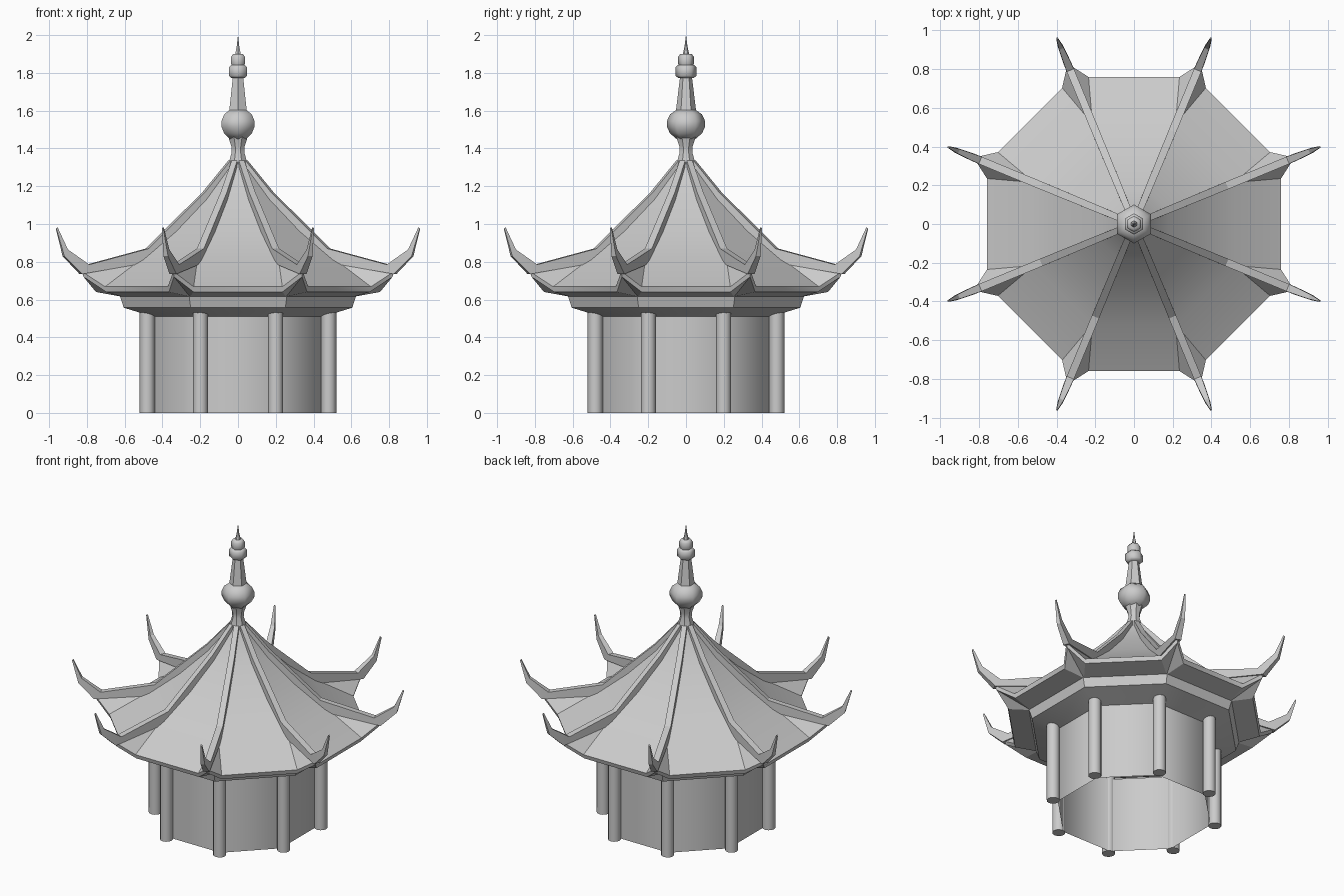
import bpy, bmesh, math
from mathutils import Matrix, Vector

cube = bpy.data.objects.get("Cube")
if cube:
    bpy.data.objects.remove(cube, do_unlink=True)

stone = bpy.data.materials.new("plain_grey")
stone.use_nodes = True
grey = (0.6, 0.6, 0.6, 1)
stone.diffuse_color = grey
stone.node_tree.nodes["Principled BSDF"].inputs["Base Color"].default_value = grey

STEP = math.pi / 4
CORNERS = [STEP * (k + 0.5) for k in range(8)]


def polar(r, a, z):
    return Vector((r * math.cos(a), r * math.sin(a), z))


def finish(bm, name, angle=30, fix_normals=True):
    bmesh.ops.remove_doubles(bm, verts=bm.verts, dist=0.0005)
    if fix_normals:
        bmesh.ops.recalc_face_normals(bm, faces=bm.faces)
    mesh = bpy.data.meshes.new(name)
    bm.to_mesh(mesh)
    bm.free()
    ob = bpy.data.objects.new(name, mesh)
    bpy.context.collection.objects.link(ob)
    mesh.materials.append(stone)
    bpy.ops.object.select_all(action="DESELECT")
    ob.select_set(True)
    bpy.context.view_layer.objects.active = ob
    bpy.ops.object.shade_smooth_by_angle(angle=math.radians(angle))
    return ob


def lathe(name, profile, sides, start, angle=30, caps=False):
    """Turn (radius, height) pairs into a faceted ring stack."""
    bm = bmesh.new()
    rings = [[bm.verts.new(polar(r, start + math.tau * i / sides, z)) for i in range(sides)]
             for r, z in profile]
    for low, high in zip(rings, rings[1:]):
        for i in range(sides):
            j = (i + 1) % sides
            bm.faces.new((low[i], low[j], high[j], high[i]))
    if caps:
        bm.faces.new(rings[0][::-1])
        bm.faces.new(rings[-1])
    return finish(bm, name, angle)


# Eight-sided wall, open underneath
lathe("wall", [(0.49, 0), (0.49, 0.51)], 8, STEP / 2, 50)

# Sloped soffit and the band under the eaves
lathe("eave_band", [(0.49, 0.51), (0.655, 0.557), (0.675, 0.615)], 8, STEP / 2)

# Columns at the wall corners
for n, a in enumerate(CORNERS):
    col = lathe(f"column_{n + 1}", [(0.04, 0), (0.04, 0.55)], 12, 0, 40, caps=True)
    col.location = polar(0.52, a, 0)

# Roof shell: concave panels, lifted corners, fascia and underside
bm = bmesh.new()


def face(*points):
    bm.faces.new([bm.verts.new(p) for p in points])


slope = [(0.035, 1.37), (0.06, 1.3), (0.195, 1.13), (0.37, 0.96), (0.56, 0.81)]
for a in CORNERS:
    b, mid = a + STEP, a + STEP / 2
    for (r0, z0), (r1, z1) in zip(slope, slope[1:]):
        face(polar(r0, a, z0), polar(r1, a, z1), polar(r1, b, z1), polar(r0, b, z0))
    out, side = polar(1, mid, 0), polar(1, mid + math.pi / 2, 0)

    def eave(depth, half, z):
        return out * depth + side * half + Vector((0, 0, z))

    top = [polar(0.897, a, 0.75), eave(0.76, -0.235, 0.668),
           eave(0.76, 0.235, 0.668), polar(0.897, b, 0.75)]
    low = [polar(0.885, a, 0.72), eave(0.752, -0.235, 0.64),
           eave(0.752, 0.235, 0.64), polar(0.885, b, 0.72)]
    inner = [polar(0.56, a, 0.81), polar(0.56, b, 0.81)]
    under = [polar(0.665, a, 0.615), polar(0.665, b, 0.615)]
    for edge, ring in ((top, inner), (low, under)):
        face(ring[0], edge[0], edge[1])
        face(ring[0], edge[1], edge[2], ring[1])
        face(ring[1], edge[2], edge[3])
    for i in range(3):
        face(top[i], low[i], low[i + 1], top[i + 1])
finish(bm, "roof", 25)

# Ridge bars ending in upturned horns: (top r, top z, bottom r, bottom z, half width)
ridge = [(0.05, 1.335, 0.04, 1.27, 0.016), (0.195, 1.17, 0.18, 1.1, 0.018),
         (0.52, 0.87, 0.5, 0.8, 0.02), (0.86, 0.785, 0.9, 0.735, 0.02),
         (0.98, 0.865, 1.0, 0.83, 0.013), (1.035, 0.982, 1.042, 0.975, 0.004)]
for n, a in enumerate(CORNERS):
    bm = bmesh.new()
    turn = Matrix.Rotation(a, 3, "Z")
    rings = [[bm.verts.new(turn @ Vector(p)) for p in
              ((r0, -w, z0), (r0, w, z0), (r1, w, z1), (r1, -w, z1))]
             for r0, z0, r1, z1, w in ridge]
    for p, q in zip(rings, rings[1:]):
        for i in range(4):
            bm.faces.new((p[i], p[i - 1], q[i - 1], q[i]))
    bm.faces.new(rings[0])
    bm.faces.new(rings[-1])
    finish(bm, f"ridge_{n + 1}", 25)

# Finial: neck, ball, tapering spire, two collars and the needle
UP = math.pi / 2
lathe("finial_neck", [(0.06, 1.3), (0.036, 1.38), (0.038, 1.41), (0.055, 1.46)], 8, STEP / 2, 40)
lathe("finial_ball", [(0.05, 1.45), (0.085, 1.48), (0.101, 1.515), (0.101, 1.545),
                      (0.085, 1.58), (0.05, 1.605)], 6, UP, 70, caps=True)
lathe("spire", [(0.054, 1.595), (0.03, 1.79)], 6, UP, 25, caps=True)
lathe("lower_collar", [(0.042, 1.773), (0.055, 1.785), (0.055, 1.83), (0.042, 1.842)],
      6, UP, 65, caps=True)
lathe("upper_collar", [(0.036, 1.835), (0.042, 1.85), (0.042, 1.885), (0.03, 1.9)],
      6, UP, 65, caps=True)
lathe("needle", [(0.018, 1.895), (0.008, 1.94), (0.001, 1.995)], 6, UP, 25, caps=True)
